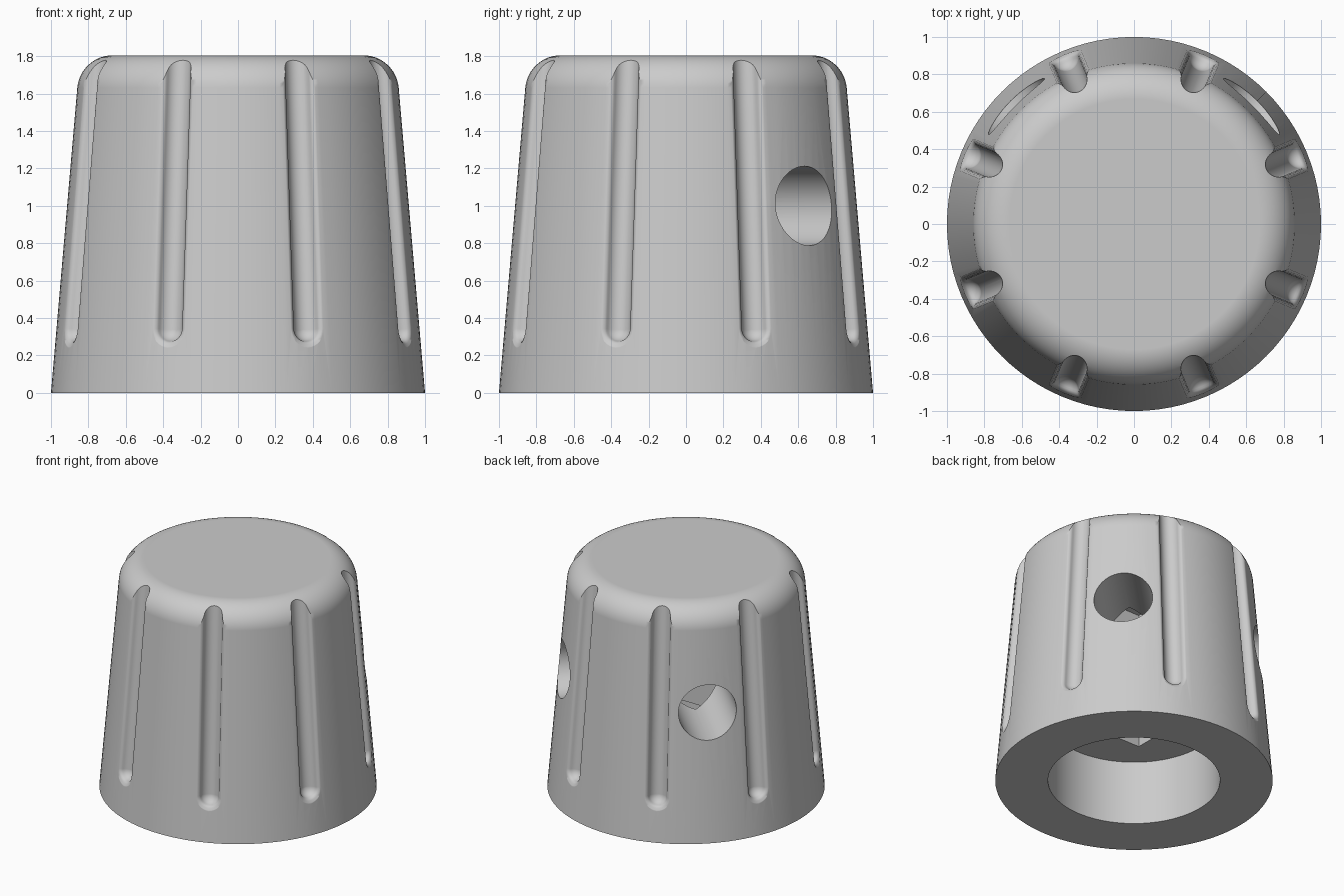
import bpy, bmesh
from math import sin, cos, pi, radians, atan
from mathutils import Matrix, Vector

if "Cube" in bpy.data.objects:
    bpy.data.objects.remove(bpy.data.objects["Cube"], do_unlink=True)

HEIGHT = 1.805
FILLET = 0.19
SLOPE = 0.0865          # inward lean of the side per unit of height
SEGMENTS = 96


def make_object(name, bm):
    bmesh.ops.recalc_face_normals(bm, faces=bm.faces[:])
    mesh = bpy.data.meshes.new(name)
    bm.to_mesh(mesh)
    bm.free()
    obj = bpy.data.objects.new(name, mesh)
    bpy.context.collection.objects.link(obj)
    return obj


def cylinder(name, radius, depth, matrix, segments=SEGMENTS):
    bm = bmesh.new()
    bmesh.ops.create_cone(bm, cap_ends=True, segments=segments, radius1=radius,
                          radius2=radius, depth=depth, matrix=matrix)
    return make_object(name, bm)


def loft(bm, columns):
    for a, b in zip(columns, columns[1:]):
        for i in range(len(a) - 1):
            bm.faces.new((a[i], a[i + 1], b[i + 1], b[i]))


# Tapered body with a rounded shoulder, turned around z
lean = atan(SLOPE)
centre_r, centre_z = 0.67, HEIGHT - FILLET
profile = [(1.0, 0.0)]
for i in range(13):
    t = lean + (pi / 2 - lean) * i / 12
    profile.append((centre_r + FILLET * cos(t), centre_z + FILLET * sin(t)))
bm = bmesh.new()
rings = []
for r, z in profile:
    rings.append([bm.verts.new((r * cos(2 * pi * k / SEGMENTS),
                                r * sin(2 * pi * k / SEGMENTS), z))
                  for k in range(SEGMENTS)])
loft(bm, [ring + ring[:1] for ring in rings])
bm.faces.new(rings[0])
bm.faces.new(rings[-1])
knob = make_object("knob_body", bm)

# Grip groove cutter: round floor, soft lips, round lower end, open top
section = [(0.07 * sin(t), 0.01 + 0.07 * cos(t))
           for t in [radians(78) * i / 8 for i in range(9)]]
section += [(0.074, 0.016), (0.083, 0.009), (0.098, 0.003),
            (0.115, -0.004), (0.115, -0.12), (0, -0.12)]
LOW_Z, LENGTH, STEPS = 0.345, 1.7, 16
bm = bmesh.new()
for k in range(8):
    # local x: across, local y: up the side, local z: into the body
    outward = Vector((cos(lean), 0, sin(lean)))
    up = Vector((-sin(lean), 0, cos(lean)))
    across = Vector((0, 1, 0))
    start = Vector((1 - SLOPE * LOW_Z, 0, LOW_Z))
    turn = Matrix.Rotation(radians(22.5 + 45 * k), 3, 'Z')

    def column(angle, lift):
        return [bm.verts.new(turn @ (start + across * (w * cos(angle))
                             + up * (lift - w * sin(angle)) - outward * d))
                for w, d in section]

    columns = [column(0, LENGTH)]
    columns += [column(pi * i / STEPS, 0) for i in range(STEPS + 1)]
    columns.append(column(pi, LENGTH))
    loft(bm, columns)
bmesh.ops.remove_doubles(bm, verts=bm.verts[:], dist=1e-5)
bmesh.ops.holes_fill(bm, edges=[e for e in bm.edges if e.is_boundary], sides=0)
cutters = [make_object("groove_cutter", bm)]

# Round bore underneath and square shaft socket above it
cutters.append(cylinder("bore_cutter", 0.62, 1.02, Matrix.Identity(4)))
bm = bmesh.new()
bmesh.ops.create_cube(bm, size=1, matrix=Matrix.Translation((0, 0, 1.0))
                      @ Matrix.Diagonal((0.56, 0.56, 1.2, 1)))
cutters.append(make_object("socket_cutter", bm))

# Two set screw holes at the back corners
for side, angle in (("right", 45), ("left", 135)):
    place = (Matrix.Rotation(radians(angle), 4, 'Z')
             @ Matrix.Translation((0.65, 0, 1.0))
             @ Matrix.Rotation(pi / 2, 4, 'Y'))
    cutters.append(cylinder("screw_hole_cutter_" + side, 0.212, 1.2, place, 64))

# Cut everything out of the body
bpy.ops.object.select_all(action='DESELECT')
bpy.context.view_layer.objects.active = knob
knob.select_set(True)
for cutter in cutters:
    cutter.hide_render = True
    mod = knob.modifiers.new(cutter.name, 'BOOLEAN')
    mod.operation = 'DIFFERENCE'
    mod.solver = 'EXACT'
    mod.object = cutter
    bpy.ops.object.modifier_apply(modifier=mod.name)
    bpy.data.objects.remove(cutter, do_unlink=True)

# Plain grey finish
grey = bpy.data.materials.new("plain_grey")
grey.use_nodes = True
colour = (0.6, 0.6, 0.6, 1)
grey.diffuse_color = colour
grey.node_tree.nodes["Principled BSDF"].inputs["Base Color"].default_value = colour
knob.data.materials.clear()
knob.data.materials.append(grey)
for face in knob.data.polygons:
    face.material_index = 0

bpy.ops.object.shade_smooth_by_angle(angle=radians(32))
weighted = knob.modifiers.new("even_shading", 'WEIGHTED_NORMAL')
weighted.keep_sharp = True
